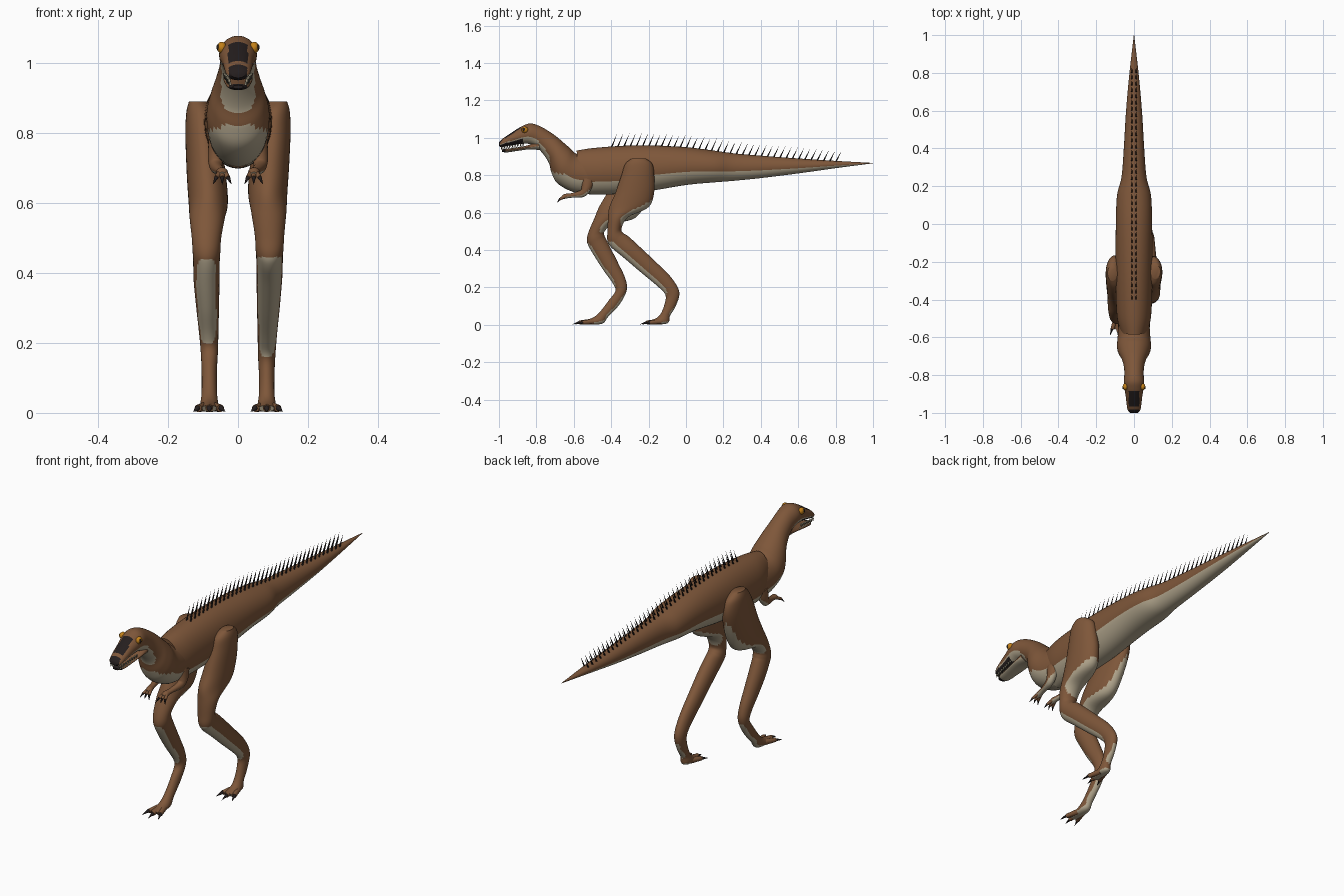
import bpy
import bmesh
import math
from mathutils import Vector

old = bpy.data.objects.get("Cube")
if old:
    bpy.data.objects.remove(old, do_unlink=True)


def material(name, colour):
    mat = bpy.data.materials.new(name)
    mat.use_nodes = True
    mat.diffuse_color = (*colour, 1)
    mat.node_tree.nodes["Principled BSDF"].inputs["Base Color"].default_value = (*colour, 1)
    return mat


HIDE = material("brown hide", (.21, .095, .042))
BELLY = material("pale belly", (.45, .385, .27))
HORN = material("black horn", (.018, .013, .013))
EYE = material("amber eye", (.55, .22, .01))
TOOTH = material("ivory tooth", (.62, .56, .4))
SKIN = [HIDE, BELLY, HORN]


def finish(name, bm, mats, rule=None, angle=50):
    """Turn a bmesh into an object, colouring faces with rule(centre, normal)."""
    bmesh.ops.recalc_face_normals(bm, faces=bm.faces)
    for face in bm.faces:
        face.smooth = True
        if rule:
            face.material_index = rule(face.calc_center_median(), face.normal)
    mesh = bpy.data.meshes.new(name)
    bm.to_mesh(mesh)
    bm.free()
    for mat in mats:
        mesh.materials.append(mat)
    mesh.set_sharp_from_angle(angle=math.radians(angle))
    obj = bpy.data.objects.new(name, mesh)
    bpy.context.collection.objects.link(obj)
    return obj


def countershade(centre, normal):
    return 1 if normal.z < -.3 else 0


def spline(a, b, c, d, t):
    return [.5 * (2 * q + (r - p) * t + (2 * p - 5 * q + 4 * r - s) * t ** 2
                  + (3 * q - p - 3 * r + s) * t ** 3) for p, q, r, s in zip(a, b, c, d)]


def loft(name, rows, side=1, rule=countershade, steps=6, sides=40):
    """Skin oval sections; each row is y, z of both edges, then x centre and half width."""
    sections = []
    last = len(rows) - 1
    for i in range(last):
        near = [rows[max(0, min(last, i + k))] for k in (-1, 0, 1, 2)]
        sections += [spline(*near, s / steps) for s in range(steps)]
    sections.append(rows[-1])
    bm = bmesh.new()
    rings = []
    for y1, z1, y2, z2, x, w in sections:
        ring = []
        for k in range(sides):
            c, s = math.cos(math.tau * k / sides), math.sin(math.tau * k / sides)
            ring.append(bm.verts.new((side * (x + w * s),
                                      (y1 + y2) / 2 + (y1 - y2) / 2 * c,
                                      (z1 + z2) / 2 + (z1 - z2) / 2 * c)))
        rings.append(ring)
    for low, high in zip(rings, rings[1:]):
        for k in range(sides):
            n = (k + 1) % sides
            bm.faces.new((low[k], low[n], high[n], high[k]))
    bm.faces.new(rings[0])
    bm.faces.new(rings[-1])
    return finish(name, bm, SKIN, rule)


def spikes(name, mat, items, tip=0, sides=8):
    """Join tapered spikes, each given as start, end and base radius."""
    bm = bmesh.new()
    for start, end, radius in items:
        a, b = Vector(start), Vector(end)
        turn = (b - a).to_track_quat('Z', 'Y').to_matrix().to_4x4()
        turn.translation = (a + b) / 2
        bmesh.ops.create_cone(bm, cap_ends=True, segments=sides, radius1=radius,
                              radius2=radius * tip, depth=(b - a).length, matrix=turn)
    return finish(name, bm, [mat])


def ball(name, mat, centre, size):
    bm = bmesh.new()
    bmesh.ops.create_uvsphere(bm, u_segments=20, v_segments=12, radius=1)
    bmesh.ops.scale(bm, vec=size, verts=bm.verts)
    bmesh.ops.translate(bm, vec=centre, verts=bm.verts)
    return finish(name, bm, [mat])


# Trunk and tail
trunk = [(-.585, .932, -.56, .7, 0, .072), (-.5, .945, -.48, .698, 0, .09),
         (-.35, .957, -.35, .7, 0, .097), (-.2, .96, -.2, .715, 0, .098),
         (0, .95, 0, .748, 0, .096), (.15, .932, .15, .762, 0, .09),
         (.25, .918, .25, .77, 0, .066), (.4, .905, .4, .785, 0, .054),
         (.6, .89, .6, .81, 0, .042), (.8, .877, .8, .838, 0, .024),
         (1, .866, 1, .864, 0, .001)]
loft("trunk_and_tail", trunk)


# Neck and skull, with a dark snout patch and dark palate
def skull_paint(c, n):
    if c.y < -.87 and n.z < -.5:
        return 2
    bridge = -.965 < c.y < -.885 and abs(c.x) < .028 and n.z > .3
    if bridge or (c.y < -.982 and abs(c.x) < .026):
        return 2
    return countershade(c, n)


loft("neck_and_skull", [
    (-.5, .9, -.5, .7, 0, .08), (-.585, .915, -.6, .71, 0, .086),
    (-.62, .945, -.685, .755, 0, .09), (-.655, .975, -.718, .81, 0, .08),
    (-.69, 1.005, -.733, .865, 0, .066), (-.73, 1.033, -.765, .915, 0, .055),
    (-.78, 1.062, -.8, .95, 0, .051), (-.83, 1.077, -.84, .968, 0, .054),
    (-.87, 1.066, -.88, .968, 0, .05), (-.91, 1.043, -.91, .964, 0, .044),
    (-.955, 1.013, -.955, .957, 0, .039), (-.985, .992, -.985, .95, 0, .033),
    (-1, .975, -1, .957, 0, .02)], rule=skull_paint)

# Lower jaw with a dark tip
loft("lower_jaw", [
    (-.79, .985, -.78, .935, 0, .042), (-.84, .962, -.84, .938, 0, .041),
    (-.91, .948, -.91, .929, 0, .035), (-.96, .941, -.96, .922, 0, .029),
    (-.985, .936, -.985, .926, 0, .015)],
    rule=lambda c, n: 2 if c.y < -.968 else countershade(c, n))

# Teeth along both jaws
teeth = []
for side in (-1, 1):
    for i in range(9):
        t = i / 8
        y = -.87 - .115 * t
        x = side * (.039 - .014 * t)
        teeth.append(((x, y, .971 - .018 * t), (x, y - .002, .952 - .018 * t), .005))
        x *= .88
        teeth.append(((x, y + .008, .945 - .008 * t), (x, y + .006, .96 - .01 * t), .004))
spikes("teeth", TOOTH, teeth)

# Double row of spines along the back
spines = []
count = 37
for i in range(count):
    y = -.4 + 1.2 * i / (count - 1)
    for a, b in zip(trunk, trunk[1:]):
        if a[0] <= y <= b[0]:
            z = a[1] + (b[1] - a[1]) * (y - a[0]) / (b[0] - a[0])
    length = .07 - .016 * i / count
    for x in (-.011, .011):
        spines.append(((x, y, z - .008), (x, y + .032, z + length), .0045))
spikes("back_spines", HORN, spines, sides=6)

# Leg sections: x centre and half width shared by both legs
leg_widths = [(.115, .025), (.106, .042), (.1, .05), (.09, .056), (.085, .056),
              (.088, .05), (.09, .042), (.09, .04), (.09, .038), (.09, .037),
              (.087, .033), (.084, .028), (.082, .025), (.082, .022), (.082, .022),
              (.082, .026), (.082, .022)]
left_edges = [(-.29, .89, -.215, .89), (-.325, .86, -.18, .86), (-.345, .8, -.17, .8),
              (-.38, .7, -.17, .71), (-.41, .63, -.2, .63), (-.417, .57, -.31, .575),
              (-.42, .5, -.345, .515), (-.42, .45, -.335, .49), (-.4, .415, -.31, .475),
              (-.34, .365, -.255, .425), (-.24, .28, -.165, .34), (-.15, .205, -.08, .255),
              (-.11, .16, -.036, .175), (-.115, .11, -.055, .1), (-.135, .06, -.085, .05),
              (-.16, .036, -.1, .008), (-.2, .022, -.19, .003)]
right_edges = [(-.3, .89, -.22, .89), (-.335, .86, -.175, .85), (-.375, .8, -.17, .77),
               (-.425, .7, -.215, .65), (-.465, .63, -.275, .57), (-.49, .57, -.39, .54),
               (-.52, .5, -.435, .5), (-.53, .455, -.435, .475), (-.52, .42, -.425, .455),
               (-.485, .36, -.4, .405), (-.44, .29, -.36, .325), (-.39, .22, -.325, .25),
               (-.378, .18, -.317, .185), (-.41, .135, -.355, .11), (-.46, .07, -.415, .045),
               (-.5, .038, -.45, .006), (-.56, .022, -.545, .003)]

# Legs, each with three spread toes and claws
for label, side, edges in (("left", 1, left_edges), ("right", -1, right_edges)):
    loft(label + "_leg", [e + w for e, w in zip(edges, leg_widths)], side)
    front = edges[-1][0]
    toes, claws = [], []
    for spread in (-1, 0, 1):
        x = side * .082 + spread * .012
        y = front + .05 + .015 * abs(spread)
        knuckle = (x + spread * .02, y - .06, .013)
        toes.append(((x, y, .018), knuckle, .014))
        claws.append(((knuckle[0], knuckle[1] + .006, .015),
                      (knuckle[0] + spread * .014, knuckle[1] - .038, .003), .009))
    spikes(label + "_toes", HIDE, toes, tip=.75, sides=14)
    spikes(label + "_toe_claws", HORN, claws)

# Small arms with clawed fingers, and eyes
for label, side in (("left", 1), ("right", -1)):
    loft(label + "_arm", [
        (-.56, .79, -.49, .77, .06, .024), (-.558, .735, -.51, .72, .064, .022),
        (-.568, .718, -.545, .685, .062, .018), (-.62, .703, -.612, .68, .05, .014),
        (-.65, .7, -.645, .675, .045, .016), (-.666, .688, -.66, .672, .045, .009)],
        side, sides=20)
    fingers, claws = [], []
    for spread in (-1, 0, 1):
        x = side * .045
        joint = (x + spread * .017, -.675, .672)
        fingers.append(((x + spread * .006, -.645, .687), joint, .009))
        claws.append((joint, (x + spread * .027, -.69, .652), .006))
    spikes(label + "_fingers", HIDE, fingers, tip=.7, sides=10)
    spikes(label + "_finger_claws", HORN, claws)
    ball(label + "_eye", EYE, (side * .046, -.862, 1.043), (.014, .018, .017))
    ball(label + "_pupil", HORN, (side * .057, -.867, 1.044), (.0045, .007, .009))
